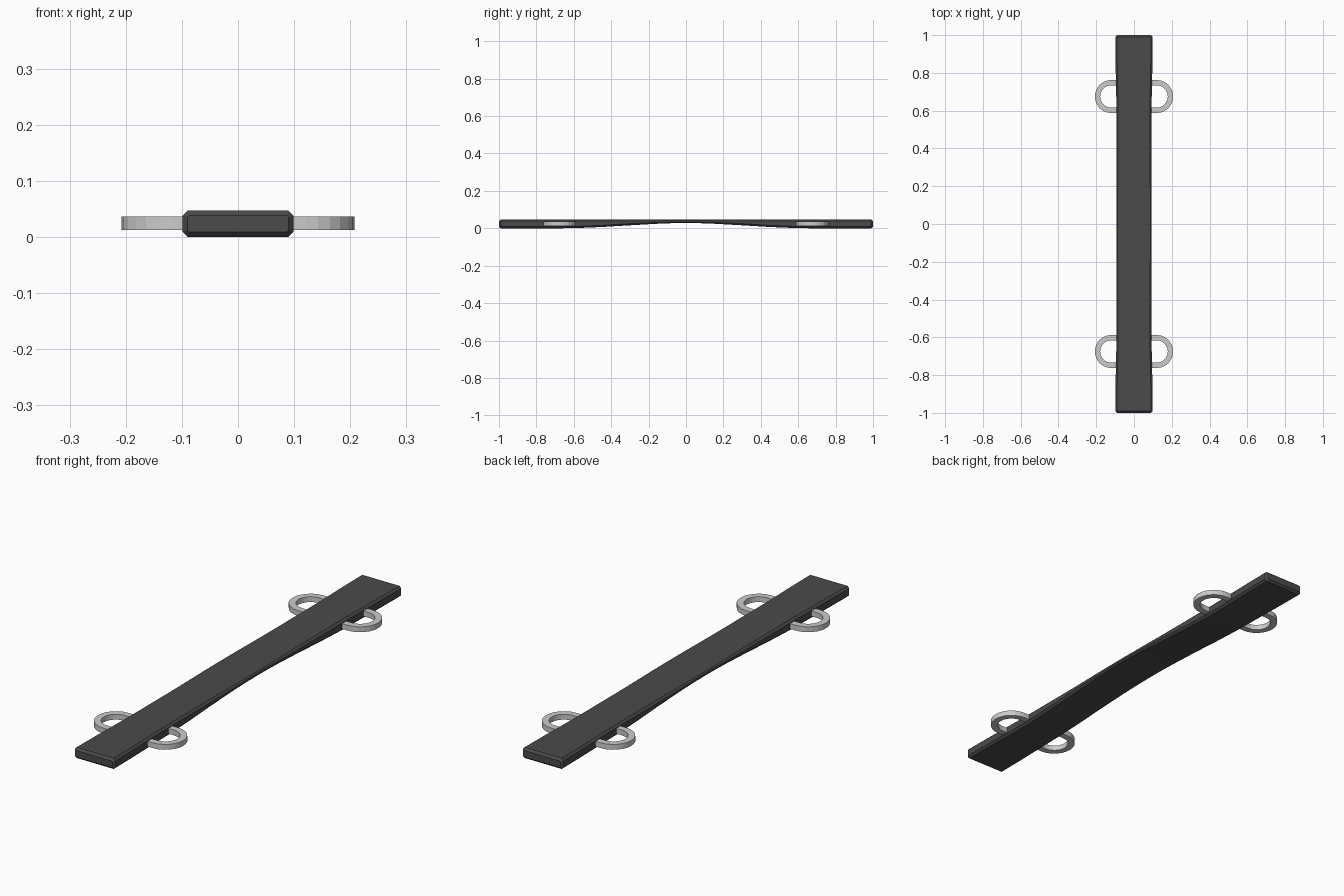
import bpy, bmesh, math

if "Cube" in bpy.data.objects:
    bpy.data.objects.remove(bpy.data.objects["Cube"])

dark = bpy.data.materials.new("dark_coating")
dark.diffuse_color = (0.07, 0.07, 0.07, 1)
dark.use_nodes = True
dark.node_tree.nodes["Principled BSDF"].inputs["Base Color"].default_value = dark.diffuse_color


def make_object(name, bm, material=None):
    bmesh.ops.recalc_face_normals(bm, faces=bm.faces)
    mesh = bpy.data.meshes.new(name)
    bm.to_mesh(mesh)
    bm.free()
    if material:
        mesh.materials.append(material)
    obj = bpy.data.objects.new(name, mesh)
    bpy.context.collection.objects.link(obj)
    return obj


def loft(sections):
    """Skin matching closed sections and cap both ends."""
    bm = bmesh.new()
    rings = [[bm.verts.new(p) for p in s] for s in sections]
    n = len(rings[0])
    for a, b in zip(rings, rings[1:]):
        for i in range(n):
            j = (i + 1) % n
            bm.faces.new((a[i], a[j], b[j], b[i]))
    bm.faces.new(rings[0])
    bm.faces.new(rings[-1])
    return bm


def bar_section(y, w, z0, z1, c):
    """Chamfered rectangle across the bar."""
    return [(x, y, z) for x, z in (
        (w - c, z0), (w, z0 + c), (w, z1 - c), (w - c, z1),
        (c - w, z1), (-w, z1 - c), (-w, z0 + c), (c - w, z0))]


# Bar: full-depth ends, slightly waisted middle with an arched underside
TOP, C = 0.047, 0.009
half = [(0.0, 0.0935, 0.028), (0.07, 0.0935, 0.0275), (0.15, 0.0935, 0.0245),
        (0.3, 0.0935, 0.016), (0.45, 0.0935, 0.007), (0.59, 0.0935, 0.001),
        (0.68, 0.094, 0.0), (0.86, 0.098, 0.0), (0.99, 0.099, 0.0)]
stations = [(-y, w, z) for y, w, z in reversed(half[1:])] + half
sections = [bar_section(y, w, z, TOP, min(C, (TOP - z) * 0.3)) for y, w, z in stations]
for sign in (-1, 1):
    end = bar_section(sign, 0.09, 0.009, TOP - 0.009, 0.003)
    sections.insert(0 if sign < 0 else len(sections), end)
make_object("bar", loft(sections), dark)


def strap_loop(name, side, yc):
    """Flat U-shaped loop whose legs run into the side of the bar."""
    cx, r_out, r_in, z0, z1 = 0.12, 0.0875, 0.059, 0.0125, 0.036
    steps = 12
    path = [(0.085, 0.0, -1.0)]
    for i in range(steps + 1):
        a = -math.pi / 2 + math.pi * i / steps
        path.append((cx, math.cos(a), math.sin(a)))
    path.append((0.085, 0.0, 1.0))
    sections = []
    for x, dx, dy in path:
        sections.append([(side * (x + r * dx), yc + r * dy, z) for r, z in (
            (r_out, z0), (r_out, z1), (r_in, z1), (r_in, z0))])
    make_object(name, loft(sections))


# Four loops, two at each end
for yn, yc in (("front", -0.675), ("back", 0.675)):
    for xn, side in (("left", -1), ("right", 1)):
        strap_loop(f"{yn}_{xn}_loop", side, yc)
